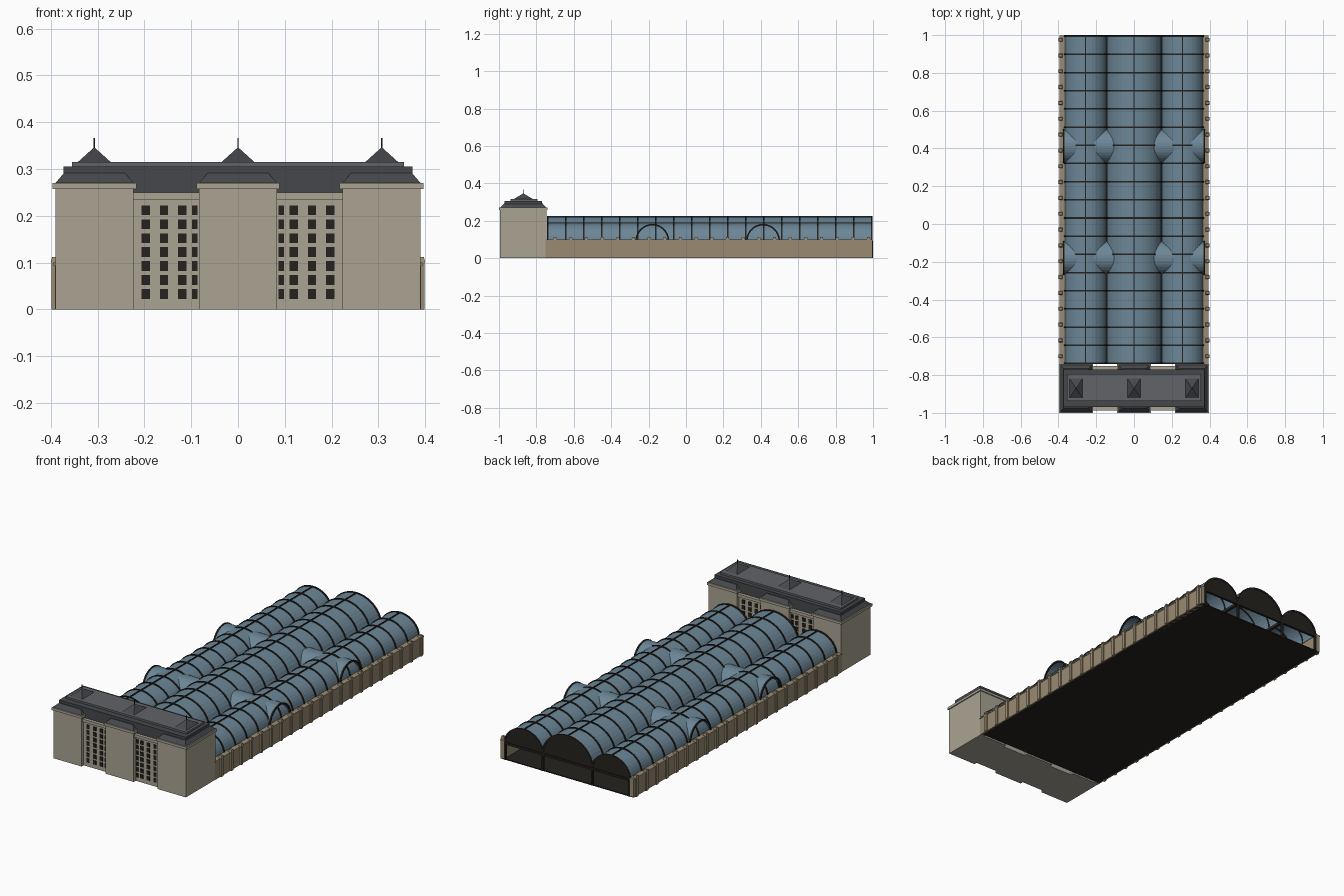
import bpy, bmesh, math
from mathutils import Vector

if "Cube" in bpy.data.objects:
    bpy.data.objects.remove(bpy.data.objects["Cube"])


def material(name, rgb):
    m = bpy.data.materials.new(name)
    m.diffuse_color = (*rgb, 1)
    m.use_nodes = True
    m.node_tree.nodes["Principled BSDF"].inputs["Base Color"].default_value = m.diffuse_color
    return m


STONE = material("stone", (0.40, 0.37, 0.29))
BRICK = material("brick", (0.32, 0.26, 0.17))
SLATE = material("slate", (0.06, 0.064, 0.072))
LEAD = material("lead", (0.12, 0.125, 0.135))
GLASS = material("glass", (0.15, 0.24, 0.31))
IRON = material("iron", (0.018, 0.016, 0.013))


def finish(name, bm, mat):
    bmesh.ops.recalc_face_normals(bm, faces=bm.faces)
    me = bpy.data.meshes.new(name)
    bm.to_mesh(me)
    bm.free()
    me.materials.append(mat)
    ob = bpy.data.objects.new(name, me)
    bpy.context.collection.objects.link(ob)
    return ob


def add_taper(bm, x, y, z, inset=(0, 0)):
    """Box between ranges x, y, z whose top shrinks by inset."""
    rings = []
    for h, (ix, iy) in ((z[0], (0, 0)), (z[1], inset)):
        rings.append([bm.verts.new(p) for p in (
            (x[0] + ix, y[0] + iy, h), (x[1] - ix, y[0] + iy, h),
            (x[1] - ix, y[1] - iy, h), (x[0] + ix, y[1] - iy, h))])
    bm.faces.new(rings[0])
    bm.faces.new(rings[1])
    for i in range(4):
        j = (i + 1) % 4
        bm.faces.new((rings[0][i], rings[0][j], rings[1][j], rings[1][i]))


def boxes(name, mat, items):
    bm = bmesh.new()
    for it in items:
        add_taper(bm, *it)
    return finish(name, bm, mat)


def arc(c, rx, rz, n):
    return [(c + rx * math.cos(math.pi * i / n), SPRING + rz * math.sin(math.pi * i / n))
            for i in range(n + 1)]


def add_prism(bm, outline, a, b, axis):
    """Extrude a (side, height) outline from a to b along axis."""
    vs = [bm.verts.new((s, a, h) if axis == 'y' else (a, s, h)) for s, h in outline]
    f = bm.faces.new(vs)
    new = bmesh.ops.extrude_face_region(bm, geom=[f])['geom']
    d = Vector((0, b - a, 0)) if axis == 'y' else Vector((b - a, 0, 0))
    bmesh.ops.translate(bm, vec=d, verts=[v for v in new if isinstance(v, bmesh.types.BMVert)])


def add_arch(bm, c, rx, rz, inner, outer, a, b, axis='y', n=20):
    add_prism(bm, arc(c, rx + outer, rz + outer, n)
              + arc(c, rx + inner, rz + inner, n)[::-1], a, b, axis)


SPRING = 0.09
Y0, Y1 = -0.742, 0.998
VAULTS = [(-0.257, 0.11, 0.097), (0, 0.145, 0.132), (0.257, 0.11, 0.097)]
RIBS = [-0.738 + i * (0.994 + 0.738) / 18 for i in range(19)]
TRANSEPTS = (-0.18, 0.412)

# Hotel block: three pavilions and two recessed links
PAV = [(-0.390, -0.223), (-0.083, 0.083), (0.223, 0.390)]
LINK = [(-0.23, -0.08), (0.08, 0.23)]
boxes("pavilions", STONE, [(p, (-0.994, -0.746), (0, 0.258)) for p in PAV])
boxes("pavilion_cornices", STONE,
      [((a - 0.006, b + 0.006), (-1, -0.74), (0.257, 0.27)) for a, b in PAV])
boxes("link_walls", STONE, [(p, (-0.977, -0.763), (0, 0.236)) for p in LINK])
boxes("link_cornices", STONE, [(p, (-0.987, -0.753), (0.235, 0.25)) for p in LINK])

# Windows on the front and back of the links
win = []
for s in (-1, 1):
    for cx in (0.092, 0.119, 0.158, 0.197):
        w = 0.009 if cx > 0.1 else 0.006
        for r in range(7):
            z = 0.033 + r * 0.0298
            for y in (-0.978, -0.762):
                win.append(((s * cx - w, s * cx + w), (y - 0.002, y + 0.002),
                            (z - 0.0105, z + 0.0105)))
boxes("hotel_windows", IRON, win)

# Hotel roof: skirts, mansard, flat top, turrets, finials
boxes("pavilion_roof_skirts", SLATE,
      [((a, b), (-0.994, -0.746), (0.27, 0.291), (0.018, 0.02)) for a, b in PAV])
boxes("main_mansard", SLATE, [((-0.373, 0.373), (-0.97, -0.77), (0.245, 0.305))])
boxes("roof_flat", LEAD, [((-0.355, 0.355), (-0.937, -0.793), (0.304, 0.315))])
TX = (-0.307, 0, 0.307)
boxes("roof_turrets", SLATE, [((x - 0.036, x + 0.036), (-0.924, -0.816), (0.314, 0.346),
                               (0.0355, 0.0535)) for x in TX])
boxes("roof_finials", IRON, [((x - 0.0015, x + 0.0015), (-0.8715, -0.8685), (0.34, 0.366))
                             for x in TX])

# Train shed floor and side walls
boxes("shed_floor", IRON, [((-0.385, 0.385), (-0.735, Y1), (0, 0.005))])
walls, caps, piers, heads = [], [], [], []
for s in (-1, 1):
    side = lambda a, b: tuple(sorted((s * a, s * b)))
    walls.append((side(0.368, 0.391), (-0.75, Y1), (0, 0.095)))
    caps.append((side(0.366, 0.394), (-0.75, Y1), (0.094, 0.1)))
    for i in range(21):
        y = -0.70 + i * 0.0838
        piers.append((side(0.38, 0.398), (y - 0.008, y + 0.008), (0, 0.104)))
        heads.append((side(0.378, 0.4), (y - 0.01, y + 0.01), (0.1, 0.112), (0.003, 0.003)))
boxes("side_walls", BRICK, walls)
boxes("wall_copings", BRICK, caps)
boxes("wall_piers", BRICK, piers)
boxes("pier_heads", BRICK, heads)

# Three glazed barrel vaults with iron ribs
glass, ribs, ends = bmesh.new(), bmesh.new(), bmesh.new()
for c, rx, rz in VAULTS:
    add_arch(glass, c, rx, rz, -0.003, 0, Y0, Y1 - 0.004)
    for y in RIBS:
        add_arch(ribs, c, rx, rz, -0.005, 0.004, y - 0.004, y + 0.004)
    add_prism(ends, arc(c, rx, rz, 20), 0.989, 0.996, 'y')
finish("vault_glass", glass, GLASS)
finish("vault_ribs", ribs, IRON)
finish("end_screens", ends, IRON)
boxes("ridge_bars", IRON, [((c - 0.003, c + 0.003), (Y0, Y1), (SPRING + rz - 0.003, SPRING + rz + 0.004))
                           for c, rx, rz in VAULTS])

# Cross transepts cutting through the side vaults
tg, tr = bmesh.new(), bmesh.new()
for cy in TRANSEPTS:
    for s in (-1, 1):
        add_arch(tg, cy, 0.088, 0.09, -0.003, 0, s * 0.1, s * 0.372, 'x', 16)
        add_arch(tr, cy, 0.088, 0.09, -0.005, 0.003, s * 0.368, s * 0.376, 'x', 16)
finish("transept_glass", tg, GLASS)
finish("transept_rims", tr, IRON)

# Valley gutters, end beam and end columns
boxes("valley_gutters", IRON, [((x - 0.006, x + 0.006), (Y0, Y1), (0.082, 0.098))
                               for x in (-0.146, 0.146)])
boxes("end_beam", IRON, [((-0.37, 0.37), (0.987, 1.0), (0.082, 0.094))])
boxes("end_columns", IRON, [((x - 0.005, x + 0.005), (0.988, 1.0), (0, 0.085))
                            for x in (-0.365, -0.146, 0.146, 0.365)])
